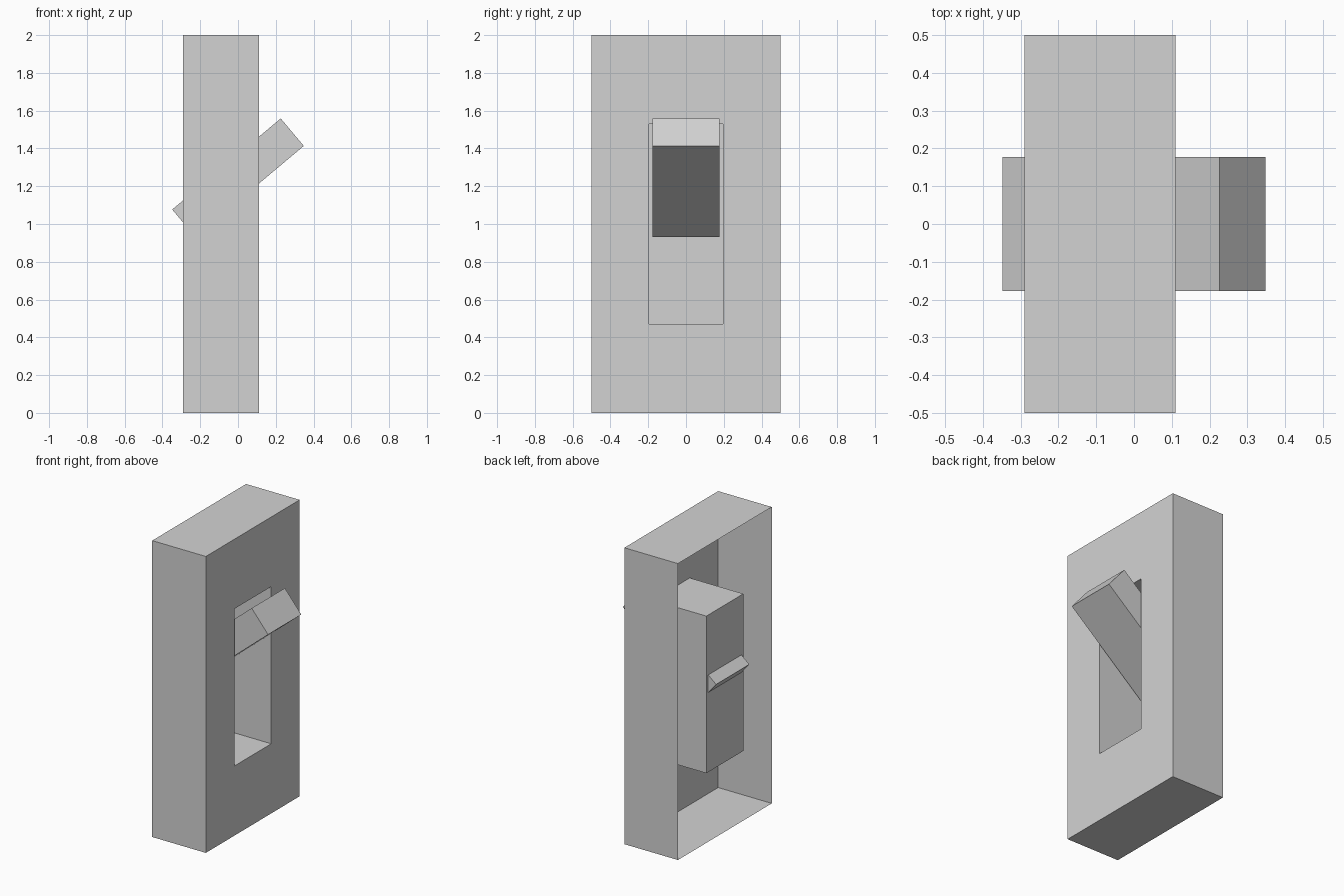
import bpy, bmesh, math

if "Cube" in bpy.data.objects:
    bpy.data.objects.remove(bpy.data.objects["Cube"], do_unlink=True)

grey = bpy.data.materials.new("light_grey")
grey.use_nodes = True
grey.diffuse_color = (0.65, 0.65, 0.65, 1)
grey.node_tree.nodes["Principled BSDF"].inputs["Base Color"].default_value = grey.diffuse_color

BACK_X, FRONT_X = -0.29, 0.11


def add_object(name, bm):
    mesh = bpy.data.meshes.new(name)
    bm.to_mesh(mesh)
    bm.free()
    mesh.materials.append(grey)
    obj = bpy.data.objects.new(name, mesh)
    bpy.context.collection.objects.link(obj)
    return obj


def ring(bm, x, half_width, bottom, top):
    corners = [(-half_width, bottom), (half_width, bottom), (half_width, top), (-half_width, top)]
    return [bm.verts.new((x, y, z)) for y, z in corners]


# Open-backed housing: outer walls, face plate with slot, and closed slot pocket
bm = bmesh.new()
outer = (0.5, 0, 2)
slot = (0.197, 0.47, 1.53)
rings = [ring(bm, BACK_X, *outer), ring(bm, FRONT_X, *outer),
         ring(bm, FRONT_X, *slot), ring(bm, BACK_X, *slot)]
for a, b in zip(rings, rings[1:]):
    for i in range(4):
        j = (i + 1) % 4
        bm.faces.new((a[i], a[j], b[j], b[i]))
bm.faces.new(rings[-1])
add_object("switch_housing", bm)

# Tilted lever passing through the slot
bm = bmesh.new()
bmesh.ops.create_cube(bm, size=1)
bmesh.ops.scale(bm, vec=(0.75, 0.354, 0.19), verts=bm.verts)
lever = add_object("switch_lever", bm)
lever.location = (0, 0, 1.245)
lever.rotation_euler.y = math.radians(-40)
